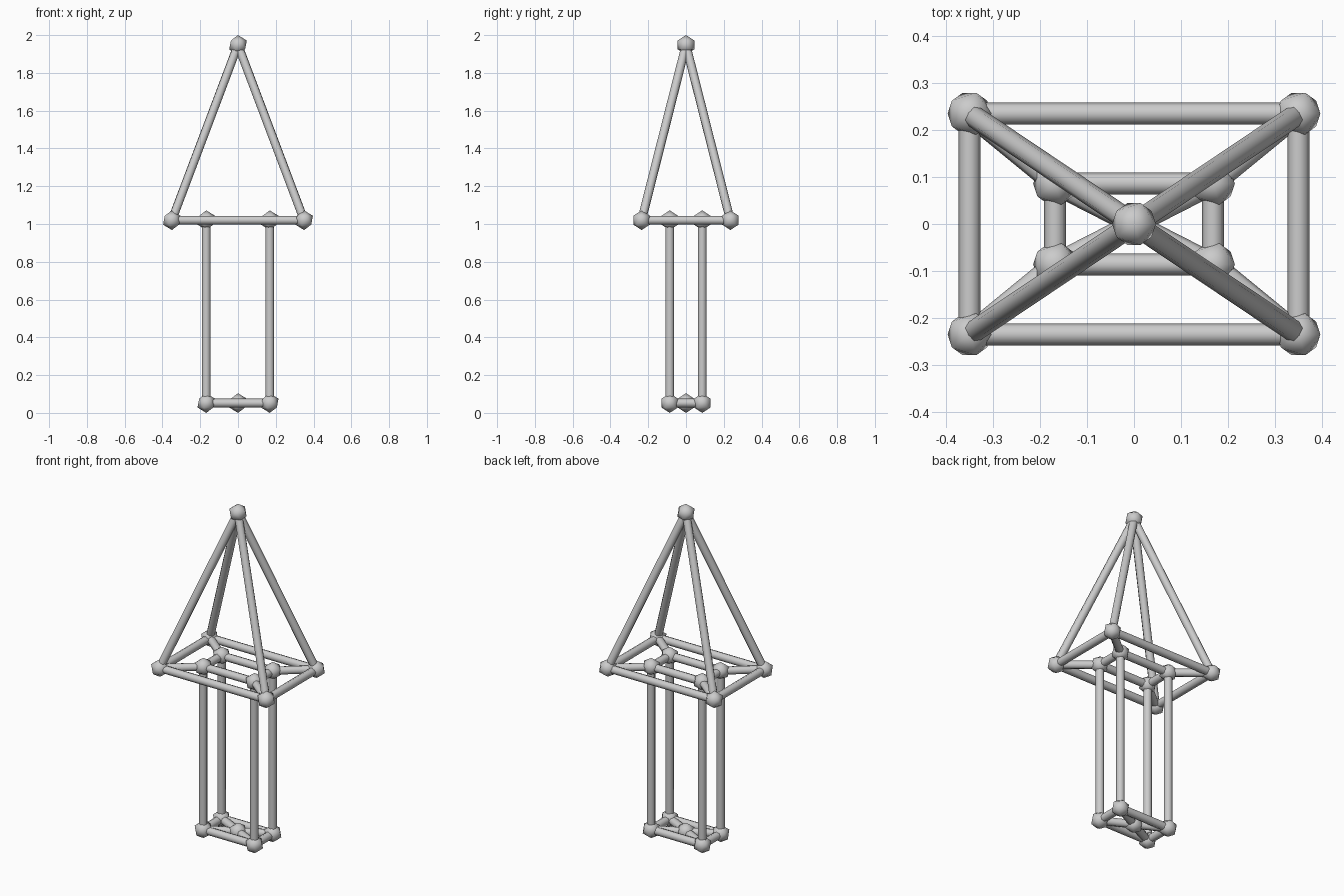
import bpy, bmesh
from mathutils import Vector, Matrix

if "Cube" in bpy.data.objects:
    bpy.data.objects.remove(bpy.data.objects["Cube"])

BALL_R, ROD_R, SIDES = 0.052, 0.0233, 8
Z_LOW, Z_MID, Z_TOP = 0.052, 1.02, 1.948


def finish(name, bm):
    me = bpy.data.meshes.new(name)
    bm.to_mesh(me)
    bm.free()
    for p in me.polygons:
        p.use_smooth = True
    ob = bpy.data.objects.new(name, me)
    bpy.context.collection.objects.link(ob)
    # keep the flat rod ends crisp while the sides stay smooth
    bpy.ops.object.select_all(action='DESELECT')
    bpy.context.view_layer.objects.active = ob
    ob.select_set(True)
    bpy.ops.object.shade_smooth_by_angle(angle=1.3)


def balls(name, points):
    bm = bmesh.new()
    for p in points:
        bmesh.ops.create_icosphere(bm, subdivisions=1, radius=BALL_R,
                                   matrix=Matrix.Translation(p))
    finish(name, bm)


def rods(name, pairs):
    bm = bmesh.new()
    for a, b in pairs:
        d = b - a
        m = Matrix.Translation((a + b) / 2) @ d.to_track_quat('Z', 'Y').to_matrix().to_4x4()
        bmesh.ops.create_cone(bm, cap_ends=True, segments=SIDES, radius1=ROD_R,
                              radius2=ROD_R, depth=d.length, matrix=m)
    finish(name, bm)


def rect(x, y, z):
    return [Vector((sx * x, sy * y, z)) for sx, sy in ((-1, -1), (1, -1), (1, 1), (-1, 1))]


def loop(pts):
    return list(zip(pts, pts[1:] + pts[:1]))


apex = Vector((0, 0, Z_TOP))
base = Vector((0, 0, Z_LOW))
head = rect(0.35, 0.235, Z_MID)
neck = rect(0.168, 0.086, Z_MID)
foot = rect(0.168, 0.086, Z_LOW)

# Joints
balls("head_joints", [apex] + head)
balls("neck_joints", neck)
balls("foot_joints", foot + [base])

# Pyramid head
rods("head_sloping_rods", [(p, apex) for p in head])
rods("head_rim_rods", loop(head))

# Flat underside linking head rim to shaft
rods("neck_link_rods", list(zip(head, neck)))
rods("neck_rim_rods", loop(neck))

# Shaft and foot
rods("shaft_rods", list(zip(foot, neck)))
rods("foot_rim_rods", loop(foot))
rods("foot_spoke_rods", [(base, p) for p in foot])
